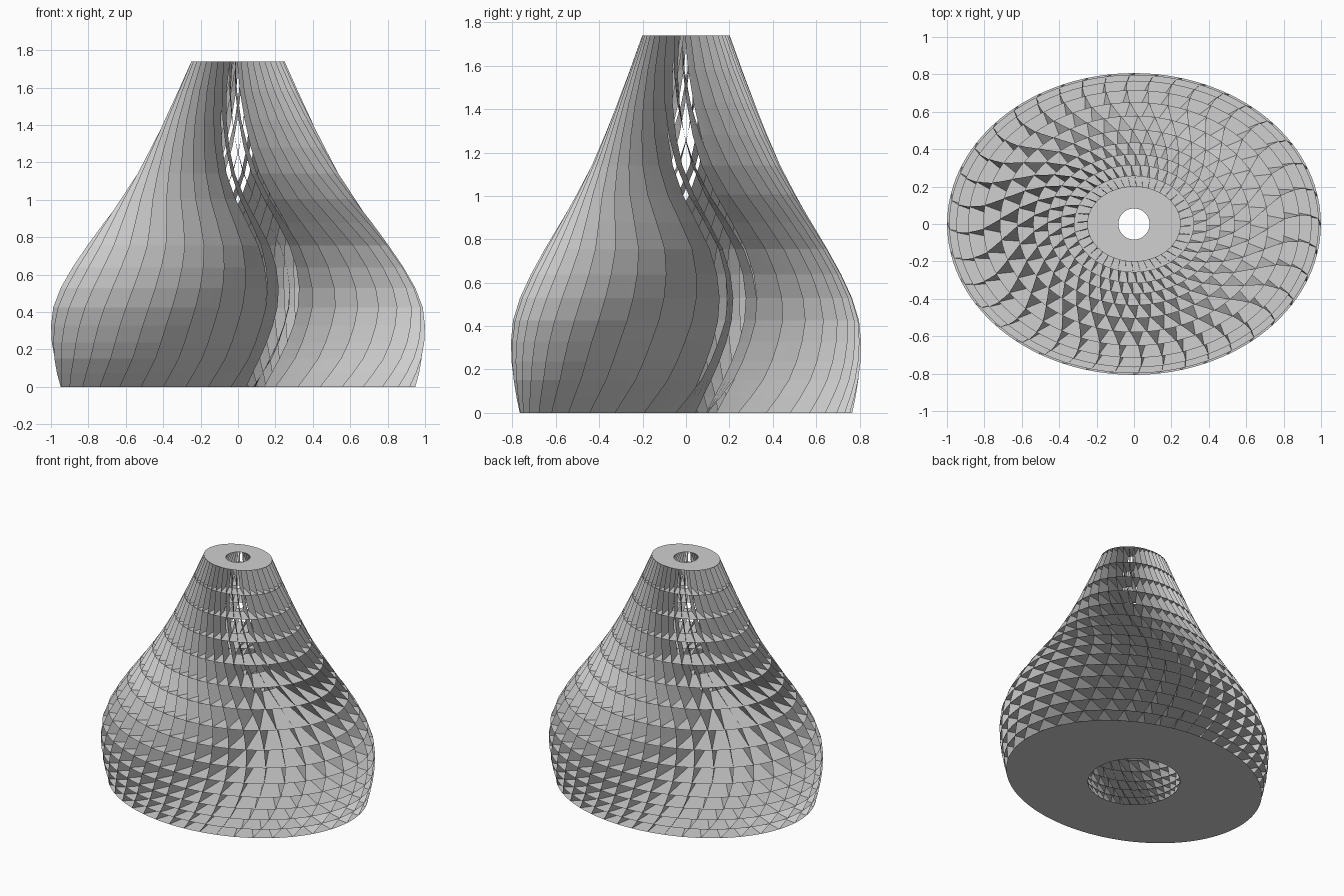
import bpy
import bmesh
import math
from mathutils import Vector

HEIGHT = 1.74
DEPTH = 0.807      # ellipse depth / width
FINS = 40
FLOORS = 15
CHORD = 3          # pieces along each fin

# height, half width, hole radius / half width,
# turn of the fins' outer edges, extra turn of their inner edges (degrees)
PROFILE = [
    (0.00, 0.95, 0.333, 6, 11), (0.15, 0.985, 0.38, 13, 14),
    (0.30, 1.00, 0.42, 17, 17), (0.45, 0.982, 0.45, 20, 18),
    (0.60, 0.91, 0.48, 21, 17), (0.75, 0.81, 0.50, 20, 14),
    (0.90, 0.70, 0.52, 15, 9), (1.05, 0.595, 0.53, 8, 4),
    (1.20, 0.505, 0.53, 2, 0), (1.40, 0.405, 0.53, -5, -2),
    (1.57, 0.325, 0.50, -10, -4), (1.74, 0.25, 0.333, -13, -8),
]


def slope(i, c):
    a, b = PROFILE[max(i - 1, 0)], PROFILE[min(i + 1, len(PROFILE) - 1)]
    return (b[c] - a[c]) / (b[0] - a[0])


def sample(z, c):
    """Smooth value of profile column c at height z."""
    i = 0
    while i < len(PROFILE) - 2 and z > PROFILE[i + 1][0]:
        i += 1
    p, q = PROFILE[i], PROFILE[i + 1]
    h = q[0] - p[0]
    t = (z - p[0]) / h
    s = 1 - t
    return (p[c] * s * s * (1 + 2 * t) + q[c] * t * t * (1 + 2 * s)
            + h * t * s * (slope(i, c) * s - slope(i + 1, c) * t))


def outer(z, angle):
    """Point of the oval outline in a given direction from the axis."""
    x, y = math.cos(angle), math.sin(angle)
    r = sample(z, 1) / math.hypot(x, y / DEPTH)
    return Vector((r * x, r * y, z))


def inner(z, angle):
    r = sample(z, 1) * sample(z, 2)
    return Vector((r * math.cos(angle), r * math.sin(angle), z))


def finish(bm, name, material):
    mesh = bpy.data.meshes.new(name)
    bm.to_mesh(mesh)
    bm.free()
    mesh.materials.append(material)
    obj = bpy.data.objects.new(name, mesh)
    bpy.context.collection.objects.link(obj)


def loft(bm, rows, closed=False):
    """Quads between successive rows of points."""
    rows = [[bm.verts.new(p) for p in row] for row in rows]
    for low, high in zip(rows, rows[1:]):
        n = len(low)
        for j in range(n if closed else n - 1):
            k = (j + 1) % n
            bm.faces.new((low[j], low[k], high[k], high[j]))


cube = bpy.data.objects.get("Cube")
if cube:
    bpy.data.objects.remove(cube, do_unlink=True)

grey = bpy.data.materials.new("light_grey")
grey.use_nodes = True
colour = (0.63, 0.63, 0.63, 1)
grey.diffuse_color = colour
grey.node_tree.nodes["Principled BSDF"].inputs["Base Color"].default_value = colour

# Floors lie closer together near the base
levels = []
for k in range(FLOORS + 1):
    u = k / FLOORS
    levels.append(HEIGHT * (0.6 * u + 0.4 * u * u))

# Thin oval floors with a round central hole
bm = bmesh.new()
ring = [math.tau * j / (FINS * 3) for j in range(FINS * 3)]
for z in levels:
    loft(bm, [[outer(z, a) for a in ring], [inner(z, a) for a in ring]], True)
    if z == levels[0]:
        bmesh.ops.reverse_faces(bm, faces=bm.faces[:])
finish(bm, "floors", grey)

# Upright fins, swept sideways as they rise
bm = bmesh.new()
for f in range(FINS):
    base = math.tau * f / FINS - math.pi / 2
    rows = []
    for z in levels:
        turn = base + math.radians(sample(z, 3))
        start = inner(z, turn + math.radians(sample(z, 4)))
        end = outer(z, turn)
        rows.append([start.lerp(end, c / CHORD) for c in range(CHORD + 1)])
    loft(bm, rows)
finish(bm, "fins", grey)
